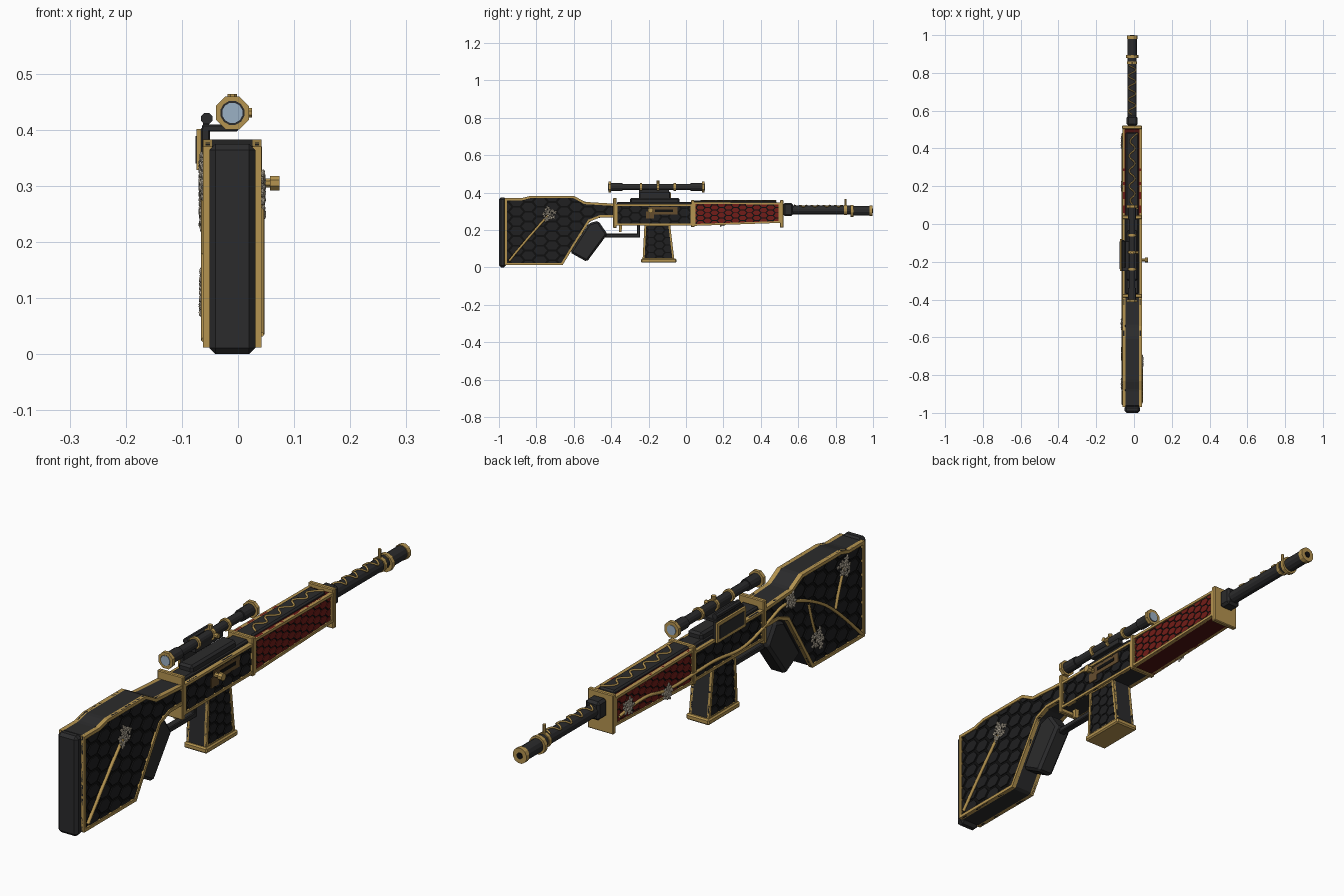
import bpy, bmesh, math, random
from mathutils import Vector, Matrix

random.seed(4)
if "Cube" in bpy.data.objects:
    bpy.data.objects.remove(bpy.data.objects["Cube"])
CX = -0.01   # centre plane of the body


def material(name, rgb):
    m = bpy.data.materials.new(name)
    m.use_nodes = True
    m.diffuse_color = (*rgb, 1)
    m.node_tree.nodes["Principled BSDF"].inputs["Base Color"].default_value = (*rgb, 1)
    return m


DARK = material("dark grey", (.024, .024, .025))
BLACK = material("black", (.005, .005, .005))
SCALE = material("charcoal scale", (.014, .014, .015))
GOLD = material("gold", (.46, .295, .08))
RED = material("red", (.17, .012, .009))
DEEP = material("deep red", (.07, .006, .005))
SILVER = material("silver", (.6, .53, .42))
BRONZE = material("bronze", (.13, .075, .027))
GLASS = material("pale blue glass", (.33, .44, .56))


def finish(name, bm, mat):
    bmesh.ops.recalc_face_normals(bm, faces=bm.faces[:])
    me = bpy.data.meshes.new(name)
    bm.to_mesh(me)
    bm.free()
    me.materials.append(mat)
    ob = bpy.data.objects.new(name, me)
    bpy.context.collection.objects.link(ob)
    return ob


def extrude(bm, face, x):
    r = bmesh.ops.extrude_face_region(bm, geom=[face])
    vs = [v for v in r["geom"] if isinstance(v, bmesh.types.BMVert)]
    bmesh.ops.translate(bm, verts=vs, vec=(x, 0, 0))


def prism(name, pts, half, mat, bevel=0.0, cx=CX, side=None):
    """Outline (y, z) extruded across x; flat sides may have their own colour."""
    bm = bmesh.new()
    f = bm.faces.new([bm.verts.new((cx - half, y, z)) for y, z in pts])
    extrude(bm, f, 2 * half)
    if bevel:
        bmesh.ops.recalc_face_normals(bm, faces=bm.faces[:])
        bmesh.ops.bevel(bm, geom=bm.edges[:], offset=bevel, segments=1, affect='EDGES')
    ob = finish(name, bm, mat)
    if side:
        ob.data.materials.append(side)
        for p in ob.data.polygons:
            p.material_index = int(abs(p.normal.x) > .9)
    return ob


def rect(y0, y1, z0, z1):
    return [(y0, z0), (y1, z0), (y1, z1), (y0, z1)]


def block(name, y0, y1, z0, z1, half, mat, bevel=0.0, cx=CX):
    return prism(name, rect(y0, y1, z0, z1), half, mat, bevel, cx)


def trim(name, pts, width=.012, inner=.036, outer=.052):
    """Raised picture frame inside the counter-clockwise outline, on both sides."""
    pts = [Vector(p) for p in pts]
    n = len(pts)
    normals = []
    for i in range(n):
        d = (pts[(i + 1) % n] - pts[i]).normalized()
        normals.append(Vector((-d.y, d.x)))
    bm = bmesh.new()
    for s in (-1, 1):
        corners = []
        for i, p in enumerate(pts):
            a, b = normals[i - 1], normals[i]
            q = p + (a + b) * (width / (1 + a.dot(b)))
            corners.append([bm.verts.new((CX + s * x, c.x, c.y))
                            for x, c in ((inner, p), (outer, p), (outer, q), (inner, q))])
        for i in range(n):
            a, b = corners[i - 1], corners[i]
            for k in range(4):
                bm.faces.new((a[k - 1], a[k], b[k], b[k - 1]))
    return finish(name, bm, GOLD)


def scales(name, pts, w, h, mat, x0=.04, x1=.0475):
    """Raised six-sided scales clipped to the outline."""
    bm = bmesh.new()
    ys, zs = [p[0] for p in pts], [p[1] for p in pts]
    shape = [(-.5, 0), (-.25, -.5), (.25, -.5), (.5, 0), (.25, .5), (-.25, .5)]
    for i in range(int((max(ys) - min(ys)) / (.75 * w)) + 2):
        for j in range(int((max(zs) - min(zs)) / h) + 2):
            y = min(ys) + i * .75 * w
            z = min(zs) + (j + .5 * (i % 2)) * h
            for s in (-1, 1):
                f = bm.faces.new([bm.verts.new((CX + s * x0, y + a * w * .84, z + b * h * .82))
                                  for a, b in shape])
                extrude(bm, f, s * (x1 - x0))
    ob = finish(name, bm, mat)
    cutter = prism("scale_cutter", pts, .1, mat)
    mod = ob.modifiers.new("clip", 'BOOLEAN')
    mod.operation, mod.solver, mod.object = 'INTERSECT', 'EXACT', cutter
    dg = bpy.context.evaluated_depsgraph_get()
    ob.data = bpy.data.meshes.new_from_object(ob.evaluated_get(dg))
    ob.modifiers.clear()
    bpy.data.objects.remove(cutter)


def rod(name, a, b, r, mat, n=12):
    a, b = Vector(a), Vector(b)
    bm = bmesh.new()
    rot = (b - a).to_track_quat('Z', 'Y').to_matrix().to_4x4()
    bmesh.ops.create_cone(bm, cap_ends=True, segments=n, radius1=r, radius2=r, depth=(b - a).length,
                          matrix=Matrix.Translation((a + b) / 2) @ rot @ Matrix.Rotation(math.pi / n, 4, 'Z'))
    return finish(name, bm, mat)


def tube(name, y0, y1, z, r, mat, n=12):
    return rod(name, (CX, y0, z), (CX, y1, z), r, mat, n)


def vine(name, pts, r=.005):
    cu = bpy.data.curves.new(name, 'CURVE')
    cu.dimensions, cu.bevel_depth, cu.bevel_resolution = '3D', r, 1
    sp = cu.splines.new('NURBS')
    sp.points.add(len(pts) - 1)
    for p, co in zip(sp.points, pts):
        p.co = (*co, 1)
    sp.use_endpoint_u, sp.order_u, sp.resolution_u = True, 3, 6
    cu.materials.append(GOLD)
    ob = bpy.data.objects.new(name, cu)
    bpy.context.collection.objects.link(ob)


def flowers(name, side, y, z, size=.034):
    """Cluster of five-petalled blossoms."""
    bm = bmesh.new()
    for k in range(9):
        a, d = k * 2.4, size * math.sqrt(k / 9)
        cy, cz = y + d * math.cos(a), z + d * 1.1 * math.sin(a)
        for p in range(5):
            t = p * math.tau / 5 + random.random()
            m = (Matrix.Translation((CX + side * (.052 + random.random() * .005),
                                     cy + .008 * math.cos(t), cz + .008 * math.sin(t)))
                 @ Matrix.Rotation(t, 4, 'X') @ Matrix.Diagonal((.004, .008, .005, 1)))
            bmesh.ops.create_icosphere(bm, subdivisions=1, radius=1, matrix=m)
    finish(name, bm, SILVER)


# Stock
stock = [(-.97, .012), (-.66, .012), (-.6, .11), (-.515, .245), (-.46, .267), (-.375, .267),
         (-.375, .34), (-.54, .35), (-.6, .383), (-.83, .383), (-.88, .37), (-.97, .37)]
prism("stock", stock, .044, DARK, .008, side=BLACK)
trim("stock_trim", stock)
scales("stock_scales", stock, .085, .052, SCALE)
block("butt_pad", -1, -.962, 0, .375, .041, DARK, .011)

# Grip, guard and trigger
prism("grip", [(-.47, .25), (-.42, .178), (-.53, .03), (-.62, .08), (-.52, .235)], .034, DARK, .01)
block("guard_bar", -.46, -.245, .16, .18, .014, DARK, .003)
block("guard_post", -.262, -.245, .16, .235, .014, DARK, .003)
prism("trigger", [(-.36, .235), (-.34, .235), (-.345, .19), (-.357, .19)], .008, GOLD)

# Receiver
receiver = rect(-.375, .035, .225, .338)
prism("receiver", receiver, .044, DARK, .004, side=BLACK)
trim("receiver_trim", receiver, .01)
scales("receiver_scales", receiver, .07, .045, SCALE)
block("receiver_top", -.37, .03, .33, .35, .034, DARK, .006)
block("receiver_cover", -.3, -.035, .34, .372, .03, DARK, .008)
for name, y, lo, hi in (("rear_band", -.38, .21, .372), ("middle_band", .036, .215, .36),
                        ("front_band", .512, .212, .36)):
    block(name, y - .009, y + .009, lo, hi, .053, GOLD, .003)
block("bolt_plate", -.2, -.045, .282, .322, .002, BRONZE, cx=CX + .048)
block("bolt_catch", -.215, -.17, .262, .3, .002, BRONZE, cx=CX + .048)
block("bolt_slot", -.165, -.07, .297, .31, .001, BLACK, cx=CX + .0505)
rod("bolt_handle", (.035, -.19, .305), (.06, -.19, .305), .009, GOLD, 8)
rod("bolt_knob", (.057, -.19, .305), (.074, -.19, .305), .014, GOLD, 8)

# Magazine
mag = [(-.232, .04), (-.062, .04), (-.085, .23), (-.222, .23)]
prism("magazine", mag, .036, DARK, .004, side=BLACK)
trim("magazine_trim", mag, .01, .031, .042)
scales("magazine_scales", mag, .06, .04, SCALE, .03, .039)
block("magazine_base", -.24, -.052, .025, .047, .048, GOLD, .005)

# Handguard
guard = [(.04, .222), (.505, .238), (.505, .346), (.04, .35)]
prism("handguard", guard, .045, DEEP, .005, side=BLACK)
trim("handguard_trim", guard, .01, .038)
scales("handguard_scales", guard, .05, .028, RED)
block("handguard_top", .04, .485, .34, .357, .034, DARK, .006)
vine("handguard_vine", [(CX + .03 * (-1) ** i, .08 + .04 * i, .358) for i in range(11)], .004)

# Barrel
block("barrel_block", .52, .572, .274, .344, .029, DARK, .009)
tube("barrel", .56, .89, .307, .024, DARK)
tube("muzzle", .88, .985, .302, .026, DARK)
tube("muzzle_ring", .879, .895, .302, .034, GOLD)
tube("muzzle_cap", .98, .998, .302, .029, GOLD)
tube("bore", .99, 1, .302, .012, BLACK)
rod("front_sight", (CX, .852, .32), (CX, .852, .365), .006, GOLD, 8)
tube("sight_clamp", .846, .86, .307, .028, GOLD)
swing = [math.pi / 2 + .9 * math.sin(i * .7) for i in range(38)]
vine("barrel_vine", [(CX + .026 * math.cos(a), .58 + .007 * i, .307 + .026 * math.sin(a))
                     for i, a in enumerate(swing)], .0035)

# Scope
SZ = .43
tube("scope_tube", -.4, .09, SZ, .017, DARK)
for name, a, s in (("rear", -.414, 1), ("front", .1, -1)):
    tube(name + "_bell", a, a + s * .075, SZ, .022, DARK)
    tube(name + "_eyepiece", a, a + s * .014, SZ, .032, GOLD, 8)
    tube(name + "_lens", a - s * .002, a + s * .004, SZ, .0185, GLASS)
for y in (-.24, -.15, -.06):
    tube("scope_ring", y - .006, y + .006, SZ, .023, GOLD)
rod("top_turret", (CX, -.15, SZ), (CX, -.15, .464), .009, GOLD, 8)
rod("side_turret", (CX, -.15, SZ), (.025, -.15, SZ), .009, GOLD, 8)

# Side mount
block("mount_arm", -.25, -.085, .33, .405, .008, DARK, .003, cx=-.058)
block("mount_bridge", -.25, -.09, .397, .409, .032, DARK, .002, cx=-.032)
block("mount_saddle", -.25, -.09, .4, .418, .01, DARK)
block("mount_plate_frame", -.25, -.08, .328, .401, .004, GOLD, cx=-.07)
block("mount_plate", -.238, -.092, .34, .389, .001, DARK, cx=-.0745)
block("knob_stem", -.2, -.12, .4, .42, .005, DARK, cx=-.057)
rod("mount_knob", (-.056, -.23, .42), (-.056, -.09, .42), .011, DARK, 8)

# Ornament: stock sprig on one side
R, L = CX + .05, CX - .05
vine("stock_sprig", [(R, -.945, .035), (R, -.84, .165), (R, -.735, .28)], .007)
flowers("stock_blossoms", 1, -.735, .285)
# Ornament: long vine and blossoms on the other side
vine("long_vine", [(L, y, z) for y, z in ((-.955, .025), (-.8, .18), (-.65, .27), (-.5, .32),
     (-.4, .28), (-.25, .235), (-.1, .26), (.02, .257), (.2, .25), (.34, .29), (.48, .265))], .006)
vine("upper_sprig", [(L, -.8, .18), (L, -.82, .25), (L, -.85, .318)], .006)
vine("lower_sprig", [(L, -.64, .26), (L, -.66, .18), (L, -.69, .11)])
for y, z, size in ((-.85, .318, .034), (-.69, .11, .034), (-.53, .315, .024),
                   (.2, .25, .022), (.43, .285, .025)):
    flowers("vine_blossoms", -1, y, z, size)
